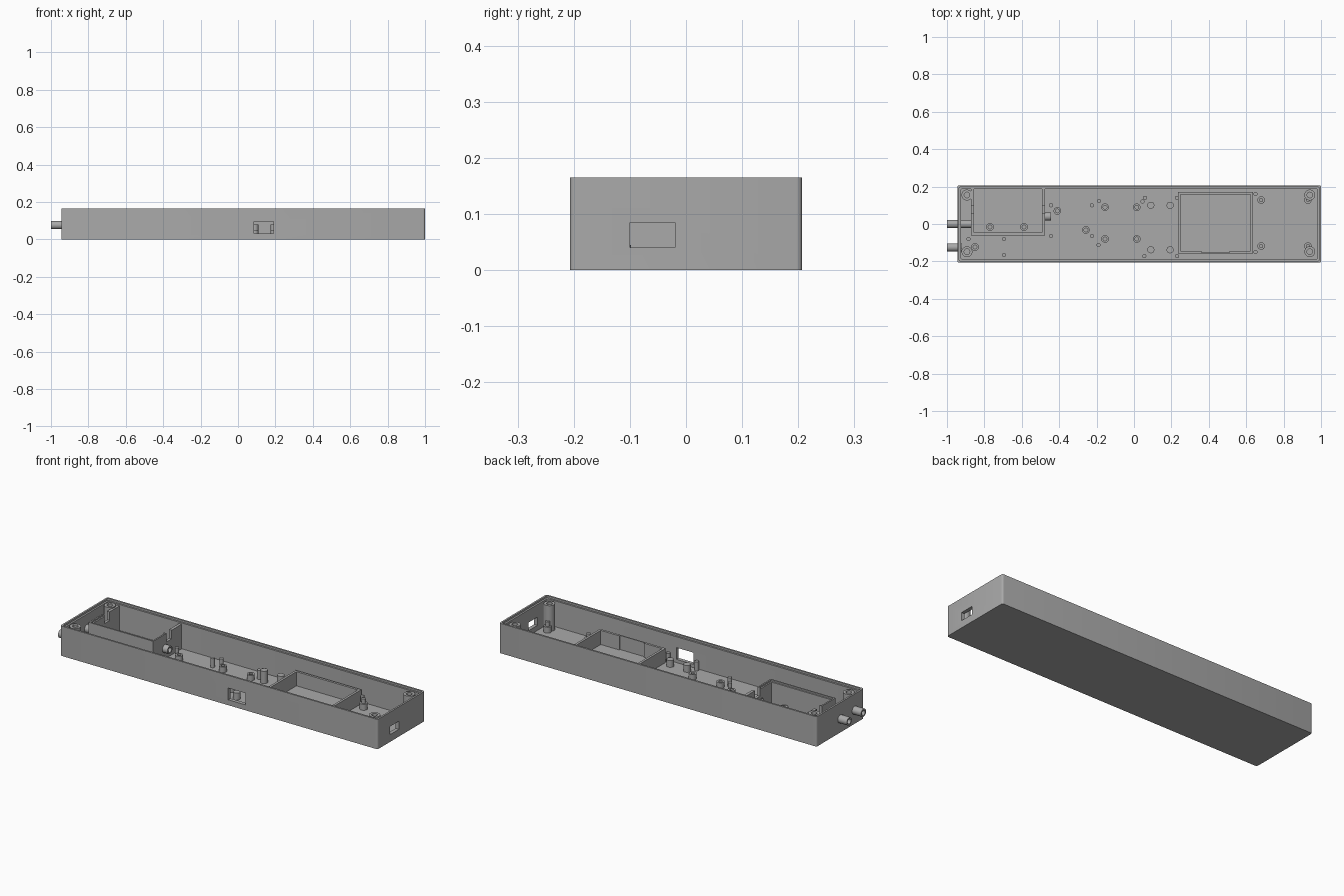
import bpy, bmesh, math
from mathutils import Matrix, Vector

cube = bpy.data.objects.get("Cube")
if cube:
    bpy.data.objects.remove(cube, do_unlink=True)

grey = bpy.data.materials.new("plain grey")
grey.use_nodes = True
grey.diffuse_color = (0.4, 0.4, 0.4, 1)
grey.node_tree.nodes["Principled BSDF"].inputs["Base Color"].default_value = (0.4, 0.4, 0.4, 1)


def finish(name, bm):
    bmesh.ops.recalc_face_normals(bm, faces=bm.faces[:])
    mesh = bpy.data.meshes.new(name)
    bm.to_mesh(mesh)
    bm.free()
    mesh.materials.append(grey)
    ob = bpy.data.objects.new(name, mesh)
    bpy.context.collection.objects.link(ob)
    return ob


def smooth(ob):
    bpy.ops.object.select_all(action='DESELECT')
    ob.select_set(True)
    bpy.context.view_layer.objects.active = ob
    bpy.ops.object.shade_smooth_by_angle(angle=math.radians(35))


def block(name, x, y, z, round_by=0):
    """Box from (min, max) ranges, with optional rounded vertical edges."""
    bm = bmesh.new()
    bmesh.ops.create_cube(bm, size=1)
    for v in bm.verts:
        v.co = Vector([r[0] if c < 0 else r[1] for c, r in zip(v.co, (x, y, z))])
    if round_by:
        edges = [e for e in bm.edges if abs(e.verts[0].co.z - e.verts[1].co.z) > 0.01]
        bmesh.ops.bevel(bm, geom=edges, offset=round_by, segments=4, profile=0.5, affect='EDGES')
    return finish(name, bm)


def cut(ob, cutters):
    for c in cutters:
        mod = ob.modifiers.new("cut", 'BOOLEAN')
        mod.operation = 'DIFFERENCE'
        mod.solver = 'EXACT'
        mod.object = c
        bpy.context.view_layer.objects.active = ob
        bpy.ops.object.modifier_apply(modifier=mod.name)
        bpy.data.objects.remove(c, do_unlink=True)


def revolve(name, profile, place, along_x=False, steps=24):
    """Closed turned part from (radius, height) points."""
    bm = bmesh.new()
    verts = [bm.verts.new((r, 0, h)) for r, h in profile]
    edges = [bm.edges.new(p) for p in zip(verts, verts[1:])]
    if profile[0][0] > 0:
        edges.append(bm.edges.new((verts[-1], verts[0])))
    bmesh.ops.spin(bm, geom=verts + edges, axis=(0, 0, 1), cent=(0, 0, 0),
                   angle=math.tau, steps=steps)
    bmesh.ops.remove_doubles(bm, verts=bm.verts[:], dist=1e-5)
    if along_x:
        bm.transform(Matrix.Rotation(math.pi / 2, 4, 'Y'))
    bm.transform(Matrix.Translation(place))
    ob = finish(name, bm)
    smooth(ob)
    return ob


def peg(name, x, y, r, top):
    revolve(name, [(0, 0.005), (r, 0.005), (r, top), (0, top)], (x, y, 0), steps=16)


def standoff(name, x, y, r, hole, top, depth):
    revolve(name, [(0, 0.005), (r, 0.005), (r, top), (hole, top),
                   (hole, top - depth), (0, top - depth)], (x, y, 0))


# Case: tray with a stepped rim and openings
FLOOR, TOP = 0.012, 0.165
case = block("case", (-0.945, 1.0), (-0.207, 0.207), (0, TOP), 0.01)
cut(case, [
    block("cavity", (-0.925, 0.98), (-0.187, 0.187), (FLOOR, 0.3), 0.006),
    block("rim_step", (-0.935, 0.99), (-0.197, 0.197), (0.155, 0.3), 0.006),
    block("front_window", (0.085, 0.19), (-0.3, -0.15), (0.03, 0.095)),
    block("end_window", (0.9, 1.1), (-0.1, -0.02), (0.04, 0.085)),
    *[revolve("bore", [(0, -0.2), (0.014, -0.2), (0.014, 0.2), (0, 0.2)],
              (-0.945, y, 0.076), True) for y in (0, -0.125)],
])
smooth(case)

# Cable tubes
for name, x0, x1, y, z in (("upper_cable_tube", -1.0, -0.866, 0, 0.076),
                           ("lower_cable_tube", -1.0, -0.92, -0.125, 0.076),
                           ("inner_cable_tube", -0.485, -0.445, 0.04, 0.07)):
    revolve(name, [(0.014, x0), (0.022, x0), (0.022, x1), (0.014, x1)], (0, y, z), True)

# Tall compartment with notched side walls
bay = block("compartment", (-0.872, -0.476), (-0.062, 0.19), (0.005, 0.148))
cut(bay, [
    block("bay_hollow", (-0.856, -0.492), (-0.046, 0.3), (-0.1, 0.3)),
    block("bay_notch", (-1, -0.4), (0.055, 0.1), (0.1, 0.3)),
    block("bay_rim", (-0.864, -0.484), (-0.054, 0.05), (0.14, 0.3)),
    *[revolve("bay_bore", [(0, -0.02), (0.014, -0.02), (0.014, 0.02), (0, 0.02)], p, True)
      for p in ((-0.864, 0, 0.076), (-0.484, 0.04, 0.07))],
])

# Low rectangular frame with a shallow recess in its front wall
frame = block("low_frame", (0.235, 0.637), (-0.158, 0.17), (0.005, 0.09))
cut(frame, [
    block("frame_hollow", (0.248, 0.624), (-0.145, 0.157), (-0.1, 0.3)),
    block("frame_recess", (0.36, 0.51), (-0.152, -0.1), (-0.1, 0.3)),
])

# Corner screw posts
for x in (-0.893, 0.94):
    for y in (-0.148, 0.155):
        standoff("corner_post", x, y, 0.029, 0.015, 0.154, 0.06)

# Hollow board standoffs
for x, y in ((-0.41, 0.07), (-0.155, 0.09), (-0.155, -0.08), (0.015, 0.09), (0.015, -0.08),
             (-0.257, -0.032), (-0.77, -0.016), (-0.588, -0.016), (-0.85, -0.123)):
    standoff("board_standoff", x, y, 0.02, 0.01, 0.042, 0.02)

# Standoffs carrying a locating pin
for x in (0.68, 0.93):
    for y in (0.128, -0.118):
        peg("pin_base", x, y, 0.02, 0.045)
        peg("locating_pin", x, y, 0.011, 0.07)

# Thick pegs behind the front window and opposite
for x in (0.09, 0.193):
    for y in (0.1, -0.138):
        peg("thick_peg", x, y, 0.019, 0.08 if y > 0 else 0.05)

# Thin pegs
for x, y in ((-0.444, 0.1), (-0.444, -0.064), (-0.225, 0.1), (-0.225, -0.064),
             (-0.187, 0.123), (-0.19, -0.112), (0.046, 0.12), (0.059, 0.14),
             (0.055, -0.172), (0.23, -0.172), (0.23, 0.14), (0.65, 0.16), (0.65, -0.15),
             (-0.885, -0.08), (-0.695, -0.08), (-0.695, -0.166)):
    peg("thin_peg", x, y, 0.011, 0.062)
